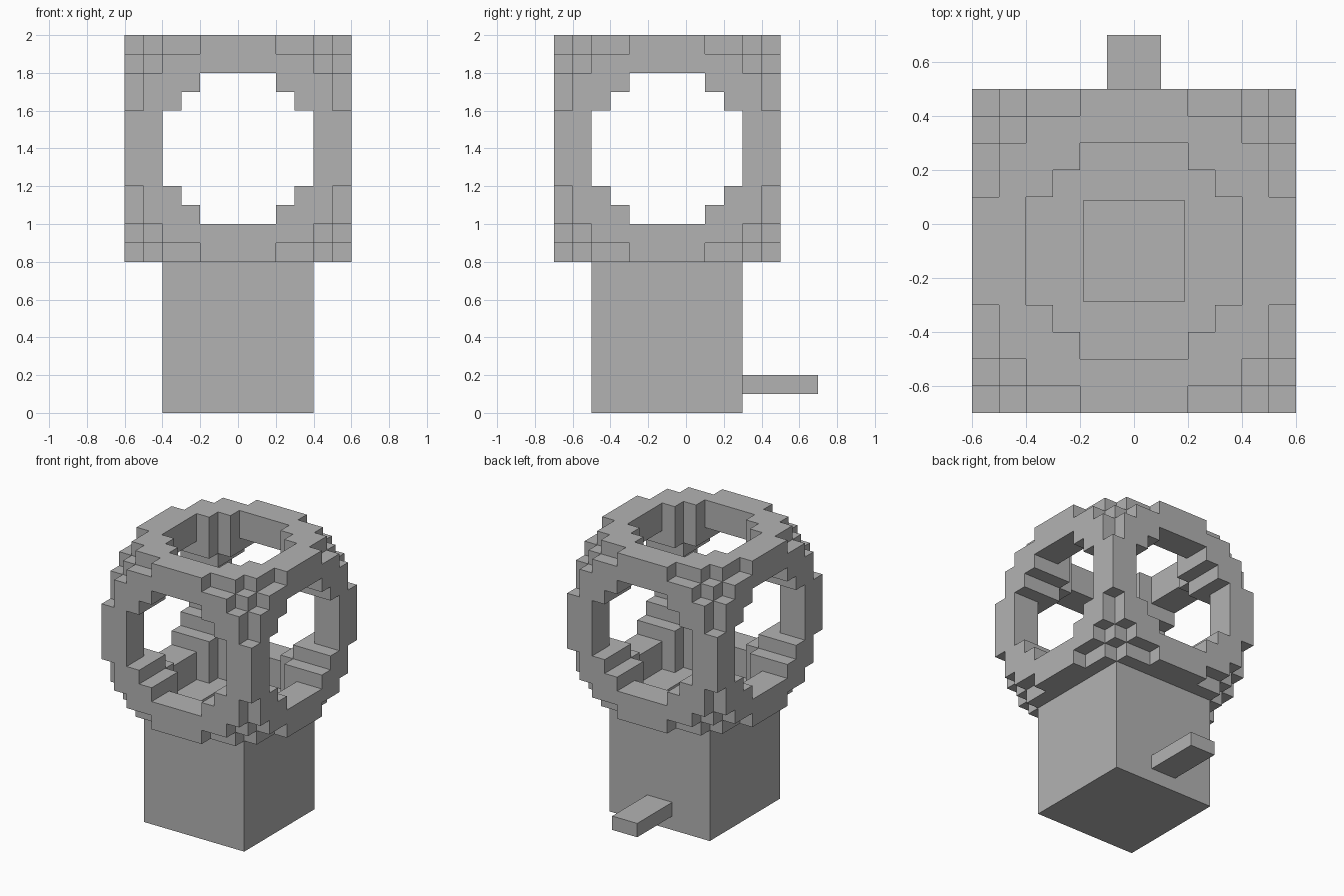
import bpy, bmesh
from mathutils import Vector

if "Cube" in bpy.data.objects:
    bpy.data.objects.remove(bpy.data.objects["Cube"], do_unlink=True)

CELL = 0.1
N = 6                                   # cells from globe centre to its side
CENTRE = Vector((0, -0.1, 1.4))
RIM = (6, 6, 5, 5, 4, 2)                # stepped outline of each outer disc
HOLE = (4, 4, 3, 2, 0, 0)               # stepped outline of each round window

grey = bpy.data.materials.new("plain grey")
grey.use_nodes = True
colour = (0.45, 0.45, 0.45, 1)
grey.diffuse_color = colour
grey.node_tree.nodes["Principled BSDF"].inputs["Base Color"].default_value = colour


def add_object(name, bm):
    mesh = bpy.data.meshes.new(name)
    bm.to_mesh(mesh)
    bm.free()
    mesh.materials.append(grey)
    obj = bpy.data.objects.new(name, mesh)
    bpy.context.collection.objects.link(obj)
    return obj


def box(low, high):
    bm = bmesh.new()
    bmesh.ops.create_cube(bm, size=1)
    low, high = Vector(low), Vector(high)
    bmesh.ops.scale(bm, vec=high - low, verts=bm.verts)
    bmesh.ops.translate(bm, vec=(low + high) / 2, verts=bm.verts)
    return bm


def solid(cell):
    """Blocky globe: a cube with a disc on every side, drilled along each axis."""
    d = [c if c >= 0 else -1 - c for c in cell]
    if max(d) >= N:
        return False
    pairs = [(d[1], d[2]), (d[0], d[2]), (d[0], d[1])]
    if any(p < HOLE[q] for p, q in pairs):
        return False
    return max(d) < N - 1 or any(
        d[i] == N - 1 and pairs[i][0] < RIM[pairs[i][1]] for i in range(3))


# Globe: only the exposed sides of the blocks
bm = bmesh.new()
span = range(-N, N)
for cell in ((x, y, z) for x in span for y in span for z in span):
    if not solid(cell):
        continue
    for axis in range(3):
        for side in (0, 1):
            near = list(cell)
            near[axis] += 2 * side - 1
            if solid(near):
                continue
            ring = []
            for u, v in ((0, 0), (1, 0), (1, 1), (0, 1)):
                p = Vector(cell)
                p[axis] += side
                p[(axis + 1) % 3] += u
                p[(axis + 2) % 3] += v
                ring.append(bm.verts.new(p * CELL + CENTRE))
            bm.faces.new(ring if side else ring[::-1])
bmesh.ops.remove_doubles(bm, verts=bm.verts, dist=0.001)
bmesh.ops.dissolve_limit(bm, angle_limit=0.01, verts=bm.verts, edges=bm.edges)
add_object("globe", bm)

# Base with a square shaft sunk in its top
bm = box((-0.4, -0.5, 0), (0.4, 0.3, 0.8))
top = max(bm.faces, key=lambda f: f.calc_center_median().z)
bmesh.ops.inset_region(bm, faces=[top], thickness=0.3)
floor = bmesh.ops.extrude_discrete_faces(bm, faces=[top])["faces"][0]
bmesh.ops.translate(bm, vec=(0, 0, -0.6), verts=floor.verts)
add_object("base", bm)

# Tray sticking out behind the base
add_object("tray", box((-0.1, 0.3, 0.1), (0.1, 0.7, 0.2)))
